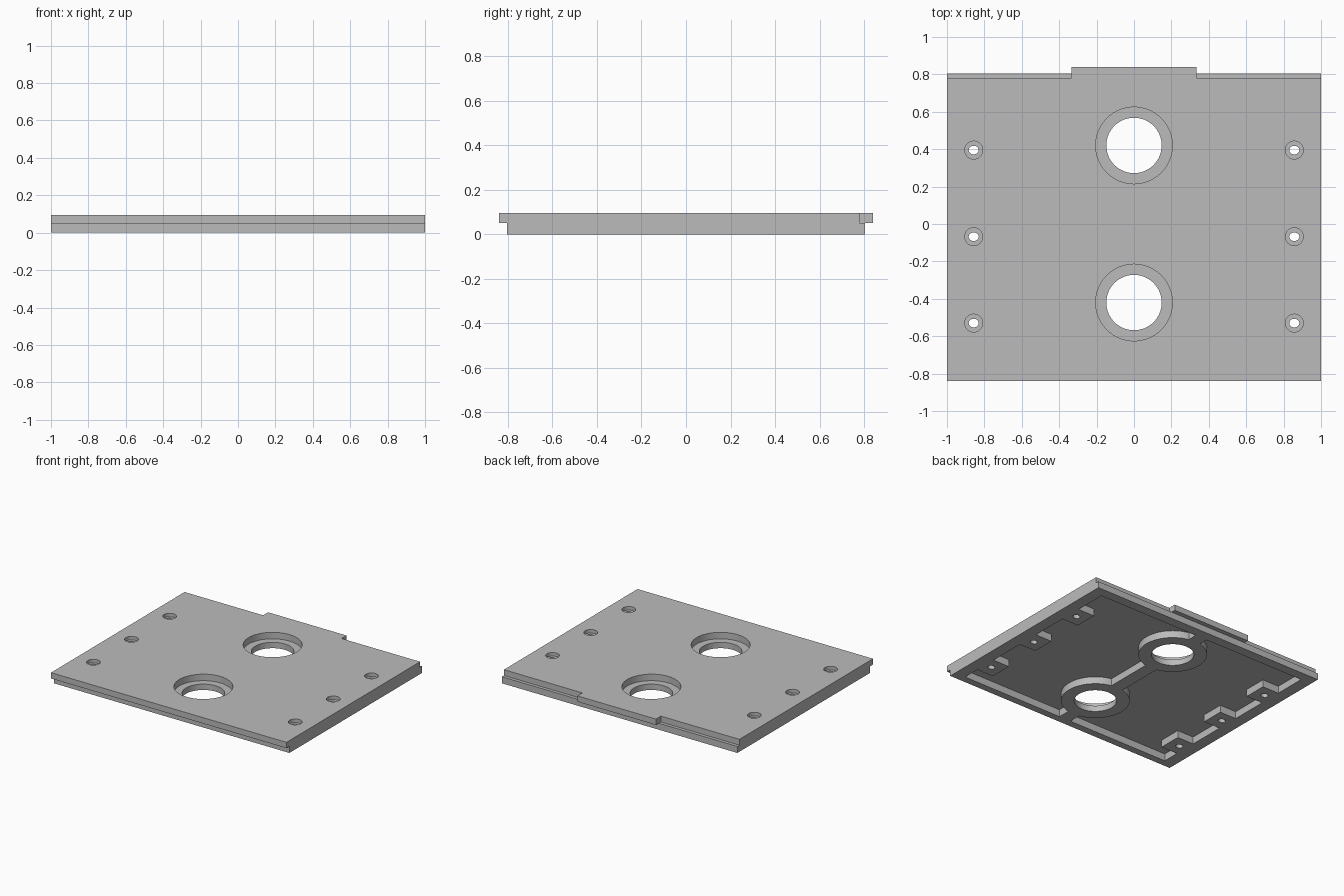
import bpy
import bmesh
from mathutils import Matrix

if "Cube" in bpy.data.objects:
    bpy.data.objects.remove(bpy.data.objects["Cube"], do_unlink=True)

TOP, STEP, FLOOR = 0.095, 0.05, 0.055
PORTS = (0.42, -0.42)
SCREW_X, SCREW_Y = 0.857, (0.395, -0.068, -0.53)

gray = bpy.data.materials.new("plain gray")
gray.use_nodes = True
gray.diffuse_color = (0.5, 0.5, 0.5, 1)
gray.node_tree.nodes["Principled BSDF"].inputs["Base Color"].default_value = (0.5, 0.5, 0.5, 1)


def finish(bm, name):
    bmesh.ops.recalc_face_normals(bm, faces=bm.faces)
    mesh = bpy.data.meshes.new(name)
    bm.to_mesh(mesh)
    bm.free()
    mesh.materials.append(gray)
    obj = bpy.data.objects.new(name, mesh)
    bpy.context.collection.objects.link(obj)
    return obj


def box(name, x0, x1, y0, y1, z0, z1):
    bm = bmesh.new()
    place = Matrix.Translation(((x0 + x1) / 2, (y0 + y1) / 2, (z0 + z1) / 2))
    size = Matrix.Diagonal((x1 - x0, y1 - y0, z1 - z0, 1))
    bmesh.ops.create_cube(bm, size=1, matrix=place @ size)
    return finish(bm, name)


def disc(name, x, y, rx, ry, z0, z1, sides):
    bm = bmesh.new()
    place = Matrix.Translation((x, y, (z0 + z1) / 2)) @ Matrix.Diagonal((rx, ry, z1 - z0, 1))
    bmesh.ops.create_cone(bm, cap_ends=True, segments=sides, radius1=1, radius2=1,
                          depth=1, matrix=place)
    return finish(bm, name)


def combine(target, tool, operation="DIFFERENCE"):
    mod = target.modifiers.new("combine", "BOOLEAN")
    mod.operation = operation
    mod.solver = "EXACT"
    mod.object = tool
    bpy.context.view_layer.objects.active = target
    bpy.ops.object.modifier_apply(modifier=mod.name)
    bpy.data.objects.remove(tool, do_unlink=True)


# Slab with a lip along the front and a ledge along the back
profile = [(-0.805, 0), (0.805, 0), (0.805, STEP), (0.78, STEP),
           (0.78, TOP), (-0.84, TOP), (-0.84, STEP), (-0.805, STEP)]
bm = bmesh.new()
face = bm.faces.new([bm.verts.new((-1, y, z)) for y, z in profile])
side = bmesh.ops.extrude_face_region(bm, geom=[face])["geom"]
bmesh.ops.translate(bm, vec=(2, 0, 0), verts=[v for v in side if isinstance(v, bmesh.types.BMVert)])
panel = finish(bm, "cover_panel")

# Locking tab on the back edge
combine(panel, box("back_tab", -0.333, 0.333, 0.7, 0.84, STEP, TOP), "UNION")

# Underside pocket, leaving the rim, centre rib, rings and screw blocks
pocket = box("pocket", -0.91, 0.91, -0.75, 0.73, -0.05, FLOOR)
combine(pocket, box("centre_rib", -0.05, 0.05, -1, 1, -0.1, 0.1))
for y in PORTS:
    combine(pocket, disc("port_ring", 0, y, 0.24, 0.24, -0.1, 0.1, 64))
for s in (-1, 1):
    for y in SCREW_Y:
        inner, outer = sorted((s * 0.77, s * 1.0))
        combine(pocket, box("screw_block", inner, outer, y - 0.088, y + 0.088, -0.1, 0.1))
combine(panel, pocket)

# Large stepped openings
for y in PORTS:
    combine(panel, disc("port_recess", 0, y, 0.205, 0.205, 0.045, 0.2, 64))
    combine(panel, disc("port_hole", 0, y, 0.148, 0.148, -0.1, 0.2, 64))

# Recessed screw holes, slightly oval inside
for x in (-SCREW_X, SCREW_X):
    for y in SCREW_Y:
        combine(panel, disc("screw_recess", x, y, 0.048, 0.048, 0.068, 0.2, 32))
        combine(panel, disc("screw_hole", x, y, 0.027, 0.023, -0.1, 0.2, 24))

bpy.ops.object.select_all(action="DESELECT")
panel.select_set(True)
bpy.context.view_layer.objects.active = panel
bpy.ops.object.shade_smooth_by_angle()
